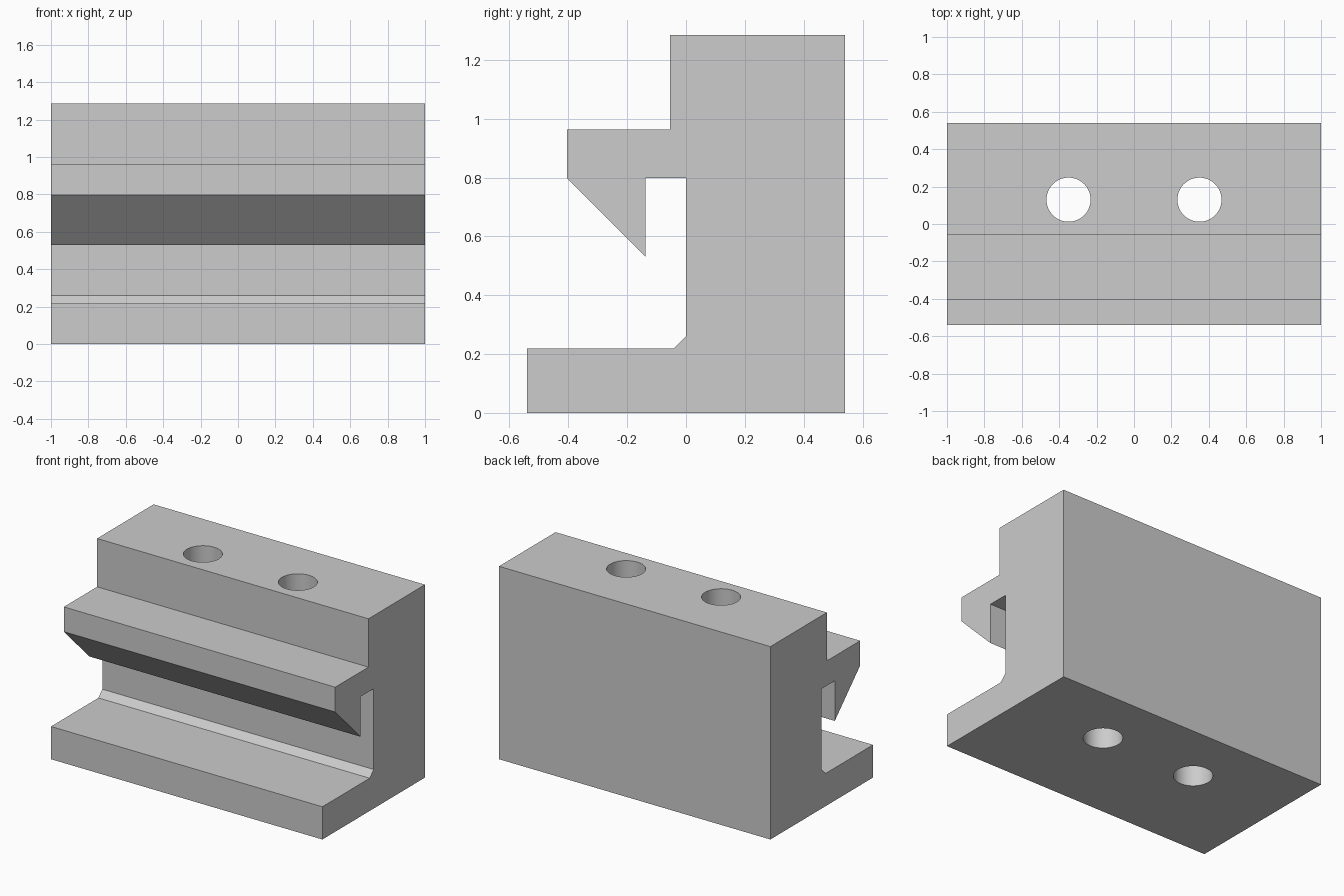
import bpy
import bmesh
import math
from mathutils import Vector

cube = bpy.data.objects.get("Cube")
if cube:
    bpy.data.objects.remove(cube, do_unlink=True)

grey = bpy.data.materials.new("light grey")
grey.use_nodes = True
colour = (0.604, 0.604, 0.604, 1)
grey.diffuse_color = colour
grey.node_tree.nodes["Principled BSDF"].inputs["Base Color"].default_value = colour

HALF_WIDTH = 1.0


def extrude_profile(name, profile):
    """Extrude a (y, z) outline across the full width."""
    bm = bmesh.new()
    face = bm.faces.new([bm.verts.new((-HALF_WIDTH, y, z)) for y, z in profile])
    result = bmesh.ops.extrude_face_region(bm, geom=[face])
    moved = [v for v in result["geom"] if isinstance(v, bmesh.types.BMVert)]
    bmesh.ops.translate(bm, verts=moved, vec=Vector((2 * HALF_WIDTH, 0, 0)))
    bmesh.ops.recalc_face_normals(bm, faces=bm.faces)
    mesh = bpy.data.meshes.new(name)
    bm.to_mesh(mesh)
    bm.free()
    mesh.materials.append(grey)
    obj = bpy.data.objects.new(name, mesh)
    bpy.context.collection.objects.link(obj)
    return obj


# Clamp block: foot, chamfered corner, undercut hook and tall back
body = extrude_profile("clamp_block", [
    (-0.54, 0), (0.54, 0), (0.54, 1.285), (-0.055, 1.285),
    (-0.055, 0.963), (-0.405, 0.963), (-0.405, 0.798), (-0.138, 0.531),
    (-0.138, 0.798), (0, 0.798), (0, 0.26), (-0.042, 0.218), (-0.54, 0.218),
])

# Two vertical bolt holes, cut right through
for side in (-1, 1):
    bpy.ops.mesh.primitive_cylinder_add(
        vertices=64, radius=0.118, depth=2, location=(side * 0.35, 0.13, 0.65))
    cutter = bpy.context.object
    cutter.name = "bolt_hole_cutter"
    cutter.hide_render = True
    cutter.data.materials.append(grey)
    cut = body.modifiers.new("bolt_hole", 'BOOLEAN')
    cut.operation = 'DIFFERENCE'
    cut.solver = 'EXACT'
    cut.object = cutter
    bpy.ops.object.select_all(action='DESELECT')
    body.select_set(True)
    bpy.context.view_layer.objects.active = body
    bpy.ops.object.modifier_apply(modifier=cut.name)
    bpy.data.objects.remove(cutter, do_unlink=True)

# Smooth hole walls, crisp block edges
bpy.ops.object.shade_smooth_by_angle(angle=math.radians(30))
